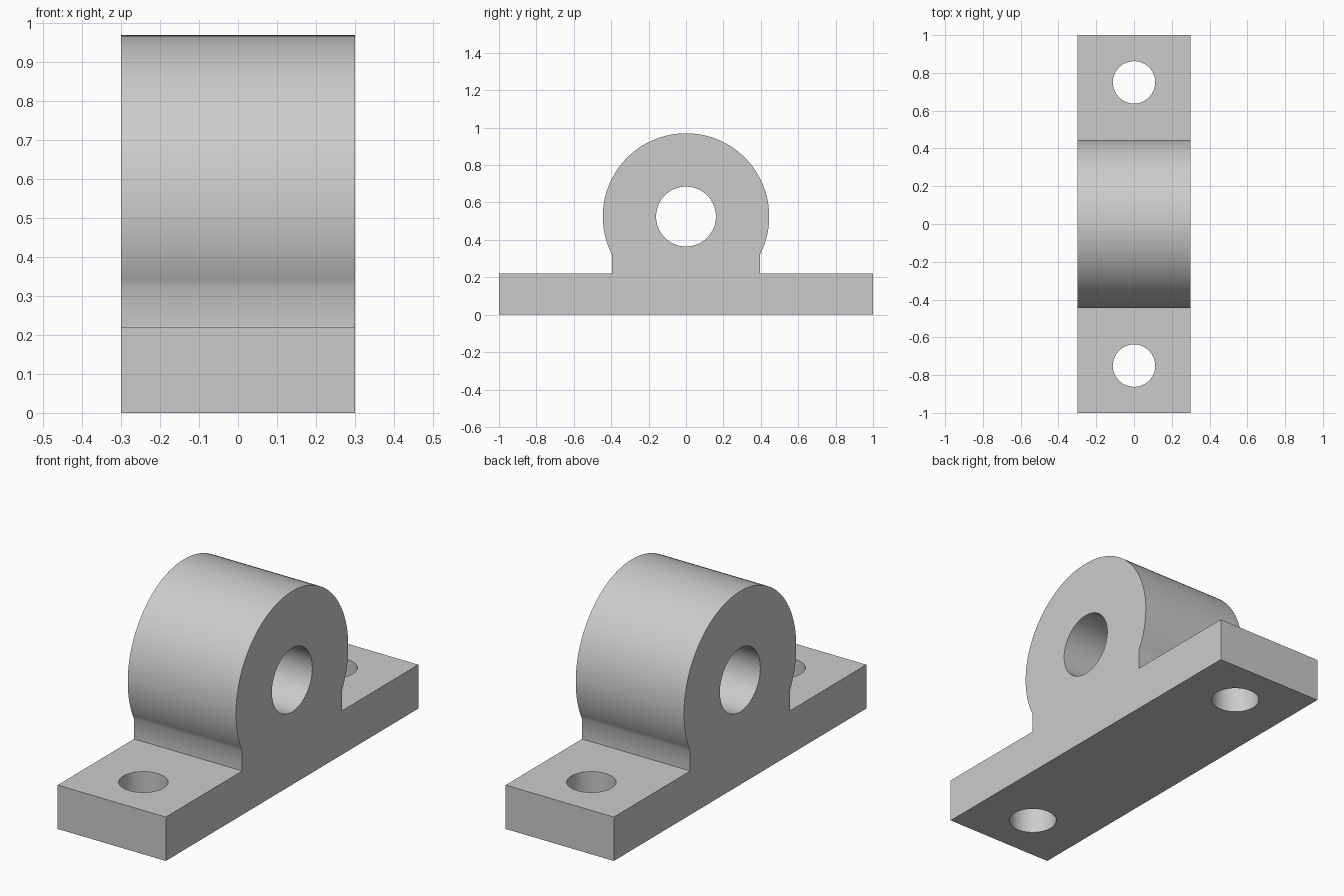
import bpy, bmesh, math
from mathutils import Matrix

cube = bpy.data.objects.get("Cube")
if cube:
    bpy.data.objects.remove(cube, do_unlink=True)

HALF_WIDTH, HALF_LENGTH, BASE_TOP = 0.3, 1.0, 0.22
AXIS_Z, HOUSING_R, BORE_R = 0.525, 0.445, 0.16
NECK_Y, BOLT_Y, BOLT_R = 0.395, 0.75, 0.112

metal = bpy.data.materials.new("light grey metal")
metal.use_nodes = True
metal.diffuse_color = (0.6, 0.6, 0.6, 1)
metal.node_tree.nodes["Principled BSDF"].inputs["Base Color"].default_value = (0.6, 0.6, 0.6, 1)


def add_object(name, bm):
    bmesh.ops.recalc_face_normals(bm, faces=bm.faces)
    mesh = bpy.data.meshes.new(name)
    bm.to_mesh(mesh)
    bm.free()
    mesh.materials.append(metal)
    obj = bpy.data.objects.new(name, mesh)
    bpy.context.collection.objects.link(obj)
    return obj


def cutter(name, radius, location, rotation):
    bm = bmesh.new()
    bmesh.ops.create_cone(bm, cap_ends=True, segments=64, radius1=radius,
                          radius2=radius, depth=1,
                          matrix=Matrix.Translation(location) @ rotation)
    obj = add_object(name, bm)
    obj.hide_render = True
    return obj


# Side profile: flat foot, short neck and round housing
start = -math.acos(NECK_Y / HOUSING_R)
sweep = math.pi - 2 * start
steps = 72
arc = [(HOUSING_R * math.cos(start + sweep * i / steps),
        AXIS_Z + HOUSING_R * math.sin(start + sweep * i / steps))
       for i in range(steps + 1)]
profile = ([(-HALF_LENGTH, 0), (HALF_LENGTH, 0), (HALF_LENGTH, BASE_TOP), (NECK_Y, BASE_TOP)]
           + arc + [(-NECK_Y, BASE_TOP), (-HALF_LENGTH, BASE_TOP)])

bm = bmesh.new()
side = bm.faces.new([bm.verts.new((-HALF_WIDTH, y, z)) for y, z in profile])
extruded = bmesh.ops.extrude_face_region(bm, geom=[side])["geom"]
bmesh.ops.translate(bm, vec=(2 * HALF_WIDTH, 0, 0),
                    verts=[v for v in extruded if isinstance(v, bmesh.types.BMVert)])
block = add_object("bearing_block", bm)

# Shaft bore and the two bolt holes
cutters = [cutter("shaft_bore_cutter", BORE_R, (0, 0, AXIS_Z), Matrix.Rotation(math.pi / 2, 4, "Y"))]
for name, sign in (("front", -1), ("back", 1)):
    cutters.append(cutter(name + "_bolt_hole_cutter", BOLT_R, (0, sign * BOLT_Y, 0), Matrix.Identity(4)))

bpy.ops.object.select_all(action="DESELECT")
block.select_set(True)
bpy.context.view_layer.objects.active = block
for tool in cutters:
    cut = block.modifiers.new(tool.name, "BOOLEAN")
    cut.operation = "DIFFERENCE"
    cut.solver = "EXACT"
    cut.object = tool
    bpy.ops.object.modifier_apply(modifier=cut.name)
    bpy.data.objects.remove(tool, do_unlink=True)

# Smooth round walls, crisp corners
bpy.ops.object.shade_smooth_by_angle(angle=math.radians(35))
